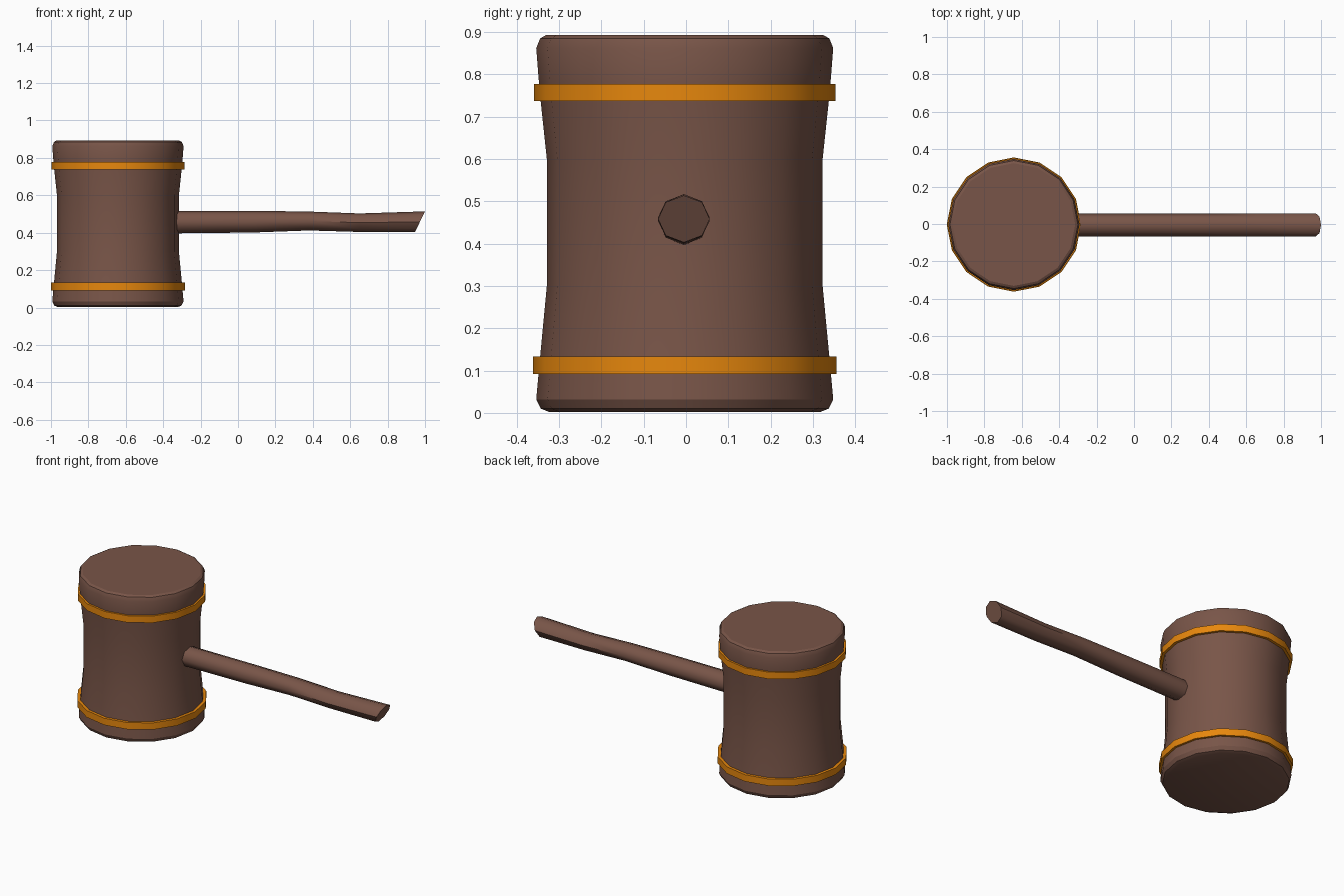
import bpy, bmesh, math

if "Cube" in bpy.data.objects:
    bpy.data.objects.remove(bpy.data.objects["Cube"])

def material(name, rgb):
    m = bpy.data.materials.new(name)
    m.diffuse_color = (*rgb, 1)
    m.use_nodes = True
    m.node_tree.nodes["Principled BSDF"].inputs["Base Color"].default_value = m.diffuse_color
    return m

wood = material("brown wood", (0.19, 0.091, 0.065))
brass = material("orange metal", (0.82, 0.25, 0.004))
CX, CY = -0.642, -0.003   # head axis

def loft(name, rings, mat, angle, closed=False):
    """Skin equal-length rings of points; cap the ends, or join last to first."""
    bm = bmesh.new()
    loops = [[bm.verts.new(p) for p in r] for r in rings]
    n = len(loops[0])
    pairs = list(zip(loops, loops[1:]))
    if closed:
        pairs.append((loops[-1], loops[0]))
    for a, b in pairs:
        for i in range(n):
            j = (i + 1) % n
            bm.faces.new((a[i], a[j], b[j], b[i]))
    if not closed:
        bm.faces.new(loops[0][::-1])
        bm.faces.new(loops[-1])
    bmesh.ops.recalc_face_normals(bm, faces=bm.faces)
    me = bpy.data.meshes.new(name)
    bm.to_mesh(me)
    bm.free()
    me.materials.append(mat)
    ob = bpy.data.objects.new(name, me)
    bpy.context.collection.objects.link(ob)
    bpy.ops.object.select_all(action='DESELECT')
    ob.select_set(True)
    bpy.context.view_layer.objects.active = ob
    bpy.ops.object.shade_smooth_by_angle(angle=math.radians(angle))
    return ob

def circle(r, z, n=16):
    return [(CX + r * math.cos(2 * math.pi * i / n),
             CY + r * math.sin(2 * math.pi * i / n), z) for i in range(n)]

# Barrel-shaped head with a narrow waist and bevelled rims
profile = [(0.320, 0.002), (0.340, 0.010), (0.351, 0.032), (0.344, 0.11), (0.326, 0.30),
           (0.326, 0.60), (0.343, 0.76), (0.351, 0.862), (0.342, 0.885), (0.328, 0.893)]
loft("mallet_head", [circle(r, z) for r, z in profile], wood, 30)

# Two metal bands
for name, z, r in (("lower_band", 0.092, 0.359), ("upper_band", 0.737, 0.356)):
    inner = 0.335
    loft(name, [circle(r, z), circle(r, z + 0.041),
                circle(inner, z + 0.041), circle(inner, z)], brass, 30, closed=True)

# Slightly wavy eight-sided handle with a slanted end: x, bottom z, top z, slant
stations = [(-0.40, 0.396, 0.517, 0), (0.08, 0.401, 0.517, 0), (0.38, 0.412, 0.513, 0),
            (0.65, 0.404, 0.503, 0), (0.973, 0.403, 0.514, 0.027)]
rings = []
for x, lo, hi, slant in stations:
    ring = []
    for i in range(8):
        a = math.pi * i / 4
        ring.append((x + slant * math.sin(a), -0.005 + 0.061 * math.cos(a),
                     (lo + hi) / 2 + (hi - lo) / 2 * math.sin(a)))
    rings.append(ring)
loft("handle", rings, wood, 50)
